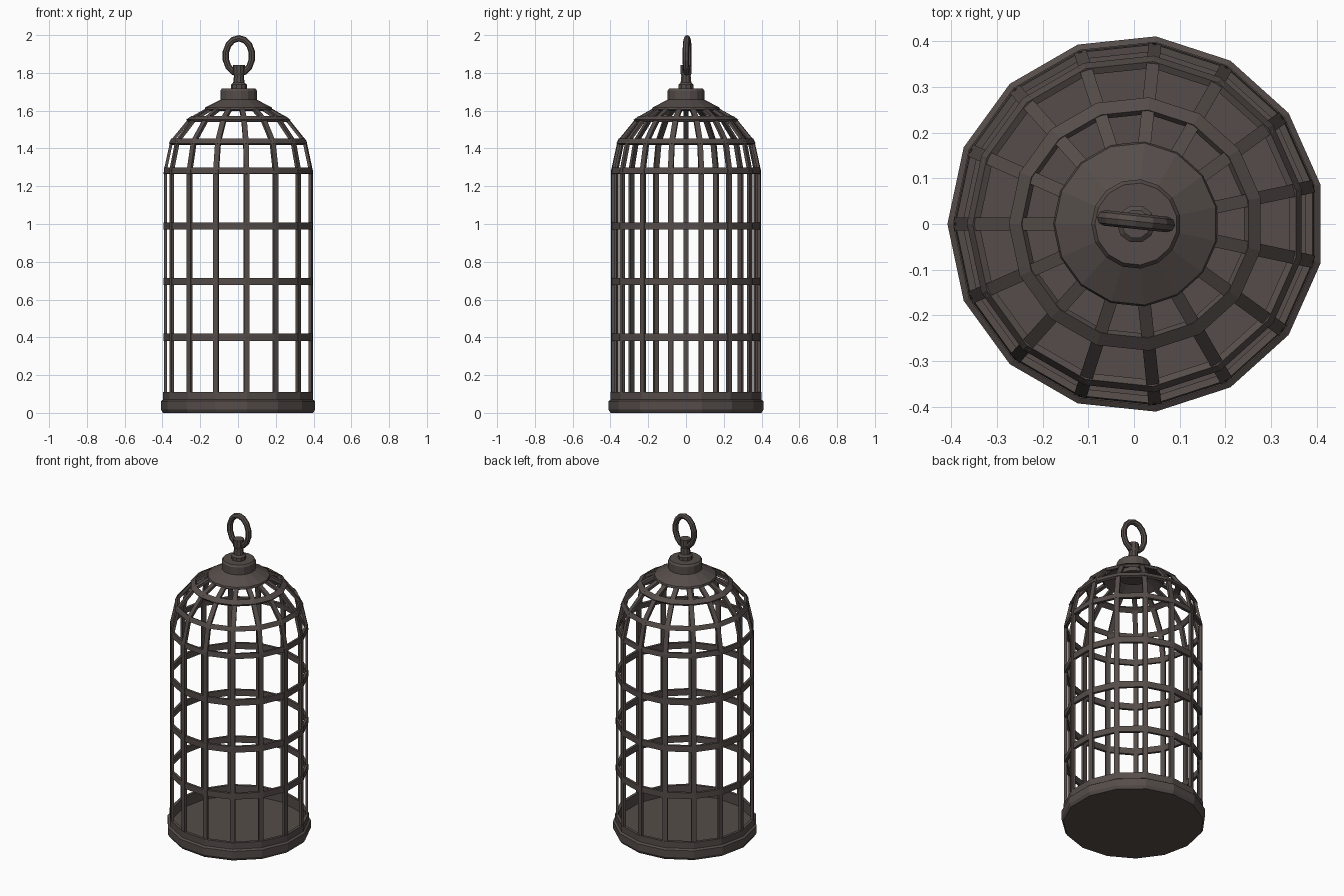
import bpy, bmesh
from math import sin, cos, pi, radians
from mathutils import Vector, Matrix

if "Cube" in bpy.data.objects:
    bpy.data.objects.remove(bpy.data.objects["Cube"])

N = 15                       # sides of the cage
OX = 0.0045                  # offset that centres the odd-sided plan
iron = bpy.data.materials.new("dark_iron")
iron.diffuse_color = (0.09, 0.073, 0.067, 1)
iron.use_nodes = True
iron.node_tree.nodes["Principled BSDF"].inputs["Base Color"].default_value = iron.diffuse_color


def finish(name, bm, angle=None):
    bmesh.ops.remove_doubles(bm, verts=bm.verts, dist=1e-5)
    bmesh.ops.recalc_face_normals(bm, faces=bm.faces)
    me = bpy.data.meshes.new(name)
    bm.to_mesh(me)
    bm.free()
    me.materials.append(iron)
    ob = bpy.data.objects.new(name, me)
    ob.location.x = OX
    bpy.context.collection.objects.link(ob)
    return ob


def sweep_loops(bm, loops, closed):
    """Bridge successive vertex loops into a tube, capped unless closed."""
    vs = [[bm.verts.new(p) for p in lp] for lp in loops]
    n, m = len(vs), len(vs[0])
    for i in range(n if closed else n - 1):
        a, b = vs[i], vs[(i + 1) % n]
        for j in range(m):
            bm.faces.new((a[j], b[j], b[(j + 1) % m], a[(j + 1) % m]))
    if not closed:
        bm.faces.new(vs[0])
        bm.faces.new(vs[-1])


def lathe(name, profile, sides=N):
    """Turn a closed (radius, height) outline around z."""
    bm = bmesh.new()
    loops = []
    for k in range(sides):
        a = pi + 2 * pi * k / sides
        loops.append([(r * cos(a), r * sin(a), z) for r, z in profile])
    sweep_loops(bm, loops, True)
    bmesh.ops.dissolve_degenerate(bm, dist=1e-5, edges=bm.edges)
    return finish(name, bm)


# base tray with raised rim
lathe("base_tray", [(0, 0), (0.402, 0), (0.413, 0.018), (0.413, 0.062), (0.401, 0.07),
                    (0.401, 0.11), (0.383, 0.11), (0.383, 0.045), (0, 0.045)])

# upright bars bending into the dome
path = [(0.397, 0.05), (0.397, 1.285), (0.363, 1.44), (0.263, 1.562), (0.165, 1.617)]
W, T = 0.014, 0.016
bm = bmesh.new()
for k in range(N):
    a = pi + 2 * pi * k / N
    out, side = Vector((cos(a), sin(a), 0)), Vector((-sin(a), cos(a), 0))
    loops = []
    for i, (r, z) in enumerate(path):
        p, q = path[max(i - 1, 0)], path[min(i + 1, len(path) - 1)]
        nrm = Vector((q[1] - p[1], p[0] - q[0])).normalized()
        o = out * r + Vector((0, 0, z))
        inn = o - (out * nrm.x + Vector((0, 0, nrm.y))) * T
        loops.append([o - side * W, o + side * W, inn + side * W, inn - side * W])
    sweep_loops(bm, loops, False)
finish("upright_bars", bm)

# horizontal hoops: radius, height, half height, inward lean
hoops = [(0.398, 0.40, 0.019, 0), (0.398, 0.695, 0.019, 0), (0.398, 0.99, 0.019, 0),
         (0.397, 1.282, 0.016, 0.1), (0.364, 1.44, 0.015, 0.45), (0.265, 1.562, 0.017, 0.95)]
for i, (r, z, h, t) in enumerate(hoops):
    u, n = Vector((-sin(t), cos(t))), Vector((cos(t), sin(t)))
    c = Vector((r, z))
    lathe("hoop_%d" % (i + 1), [c - u * h, c + u * h, c + u * h - n * T, c - u * h - n * T])

# dome cap plate
lathe("dome_cap", [(0.182, 1.605), (0.178, 1.617), (0.09, 1.662), (0, 1.662),
                   (0, 1.64), (0.09, 1.64), (0.172, 1.598)])

# collar on top of the cap
lathe("collar", [(0, 1.62), (0.085, 1.62), (0.098, 1.655), (0.098, 1.705), (0.09, 1.717), (0, 1.717)])

# post holding the ring
lathe("ring_post", [(0, 1.70), (0.042, 1.70), (0.042, 1.738), (0.03, 1.748), (0.026, 1.785),
                    (0.032, 1.80), (0.032, 1.842), (0, 1.842)], 10)

# oval hanging ring
bm = bmesh.new()
loops = []
for i in range(14):
    a = 2 * pi * i / 14 + pi / 2
    lp = []
    for j in range(8):
        b = 2 * pi * j / 8
        d = 0.017 * cos(b)
        lp.append(((0.071 + d) * cos(a), 0.017 * sin(b), 1.89 + (0.093 + d) * sin(a)))
    loops.append(lp)
sweep_loops(bm, loops, True)
bmesh.ops.rotate(bm, verts=bm.verts, cent=(0, 0, 0), matrix=Matrix.Rotation(radians(-6), 3, 'Z'))
bmesh.ops.translate(bm, verts=bm.verts, vec=(0, 0.006, 0))
finish("hanging_ring", bm)
